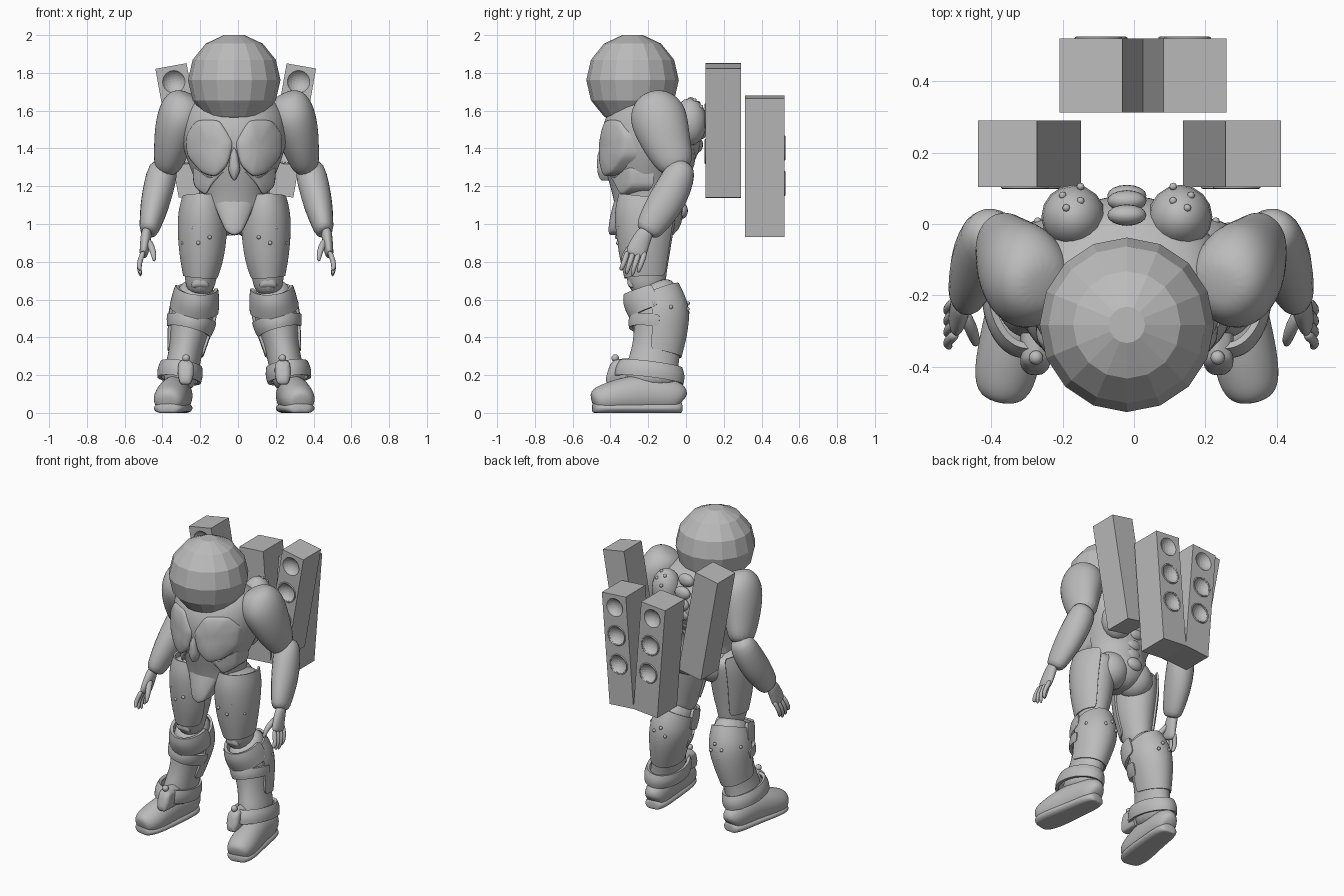
import bpy, bmesh
from math import cos, sin, radians, pi
from mathutils import Vector, Matrix

if "Cube" in bpy.data.objects:
    bpy.data.objects.remove(bpy.data.objects["Cube"])

MID = -.02  # body centre line
grey = bpy.data.materials.new("plain grey")
grey.use_nodes = True
grey.diffuse_color = (.5, .5, .5, 1)
grey.node_tree.nodes["Principled BSDF"].inputs["Base Color"].default_value = (.5, .5, .5, 1)


def finish(name, bm, smooth=True, subdiv=0, thick=0):
    bmesh.ops.recalc_face_normals(bm, faces=bm.faces)
    mesh = bpy.data.meshes.new(name)
    bm.to_mesh(mesh)
    bm.free()
    mesh.materials.append(grey)
    for p in mesh.polygons:
        p.use_smooth = smooth
    ob = bpy.data.objects.new(name, mesh)
    bpy.context.collection.objects.link(ob)
    if subdiv:
        ob.modifiers.new("round", 'SUBSURF').levels = subdiv
        ob.modifiers["round"].render_levels = subdiv
    if thick:
        solid = ob.modifiers.new("thickness", 'SOLIDIFY')
        solid.thickness, solid.offset = thick, 0
        ob.modifiers.new("crisp", 'EDGE_SPLIT').split_angle = radians(40)
    return ob


def loft(name, rings, side=1, arc=None, segs=16, thick=0, grow=0, floor=None, mid=MID, subdiv=2):
    """Rings of (x, y, z, rx, ry) along a path; an arc gives an open shell."""
    bm = bmesh.new()
    pts = [Vector(r[:3]) for r in rings]
    n = segs + 1 if arc else segs
    a0, a1 = arc or (0, 360)
    swell = 1.03 if subdiv else 1
    rows = []
    for i, r in enumerate(rings):
        t = (pts[min(i + 1, len(pts) - 1)] - pts[max(i - 1, 0)]).normalized()
        u = (Vector((1, 0, 0)) - t * t.x).normalized()
        v = t.cross(u)
        row = []
        for k in range(n):
            a = radians(a0 + (a1 - a0) * k / segs)
            p = pts[i] + u * cos(a) * (r[3] * swell + grow) + v * sin(a) * (r[4] * swell + grow)
            if floor is not None:
                p.z = max(p.z, floor)
            row.append(bm.verts.new((mid + side * p.x, p.y, p.z)))
        rows.append(row)
    for a, b in zip(rows, rows[1:]):
        for k in range(segs):
            j = (k + 1) % n
            bm.faces.new((a[k], a[j], b[j], b[k]))
    if not arc and not thick:
        bm.faces.new(rows[0])
        bm.faces.new(rows[-1])
    return finish(name, bm, subdiv > 0, subdiv, thick)


def plate(name, outline, y0, curve=0, lean=0, bulge=.02, side=1, both=False, depth=.06):
    """Domed armour plate from an (x, z) outline, wrapped round the body."""
    if both:
        outline = outline + [(-x, z) for x, z in reversed(outline) if x]
    # Trim each corner so the plate rounds only near its corners
    ends = [(Vector(p), Vector(q)) for p, q in zip(outline, outline[1:] + outline[:1])]
    outline = [p.lerp(q, f) for p, q in ends for f in (.15, .85)]
    c = sum(outline, Vector((0, 0))) / len(outline)
    bm = bmesh.new()

    def vert(p, off):
        return bm.verts.new((MID + side * p.x, y0 + curve * p.x ** 2 + lean * (c.y - p.y) + off, p.y))
    rows = []
    for s, off in ((1.02, depth), (1.02, .012), (.99, 0), (.85, -bulge * .5), (.5, -bulge)):
        rows.append([vert(c.lerp(p, s), off) for p in outline])
    for a, b in zip(rows, rows[1:]):
        for k in range(len(a)):
            j = (k + 1) % len(a)
            bm.faces.new((a[k], a[j], b[j], b[k]))
    tip = vert(c, -bulge)
    last = rows[-1]
    for k in range(len(last)):
        bm.faces.new((last[k], last[(k + 1) % len(last)], tip))
    return finish(name, bm, True, 2)


def ball(name, centre, radii, segs=16, rings=10):
    bm = bmesh.new()
    m = Matrix.Translation(centre) @ Matrix.Diagonal((*radii, 1))
    bmesh.ops.create_uvsphere(bm, u_segments=segs, v_segments=rings, radius=1, matrix=m)
    return finish(name, bm)


# Faceted helmet with small flat caps
R = .245
loft("helmet", [(0, -.283, 1.762 + R * cos(radians(a)), R * sin(radians(a)), R * sin(radians(a)))
                for a in range(12, 169, 26)], subdiv=0)

# Torso and spine
loft("torso", [(0, -.12, 1.67, .1, .1), (0, -.13, 1.645, .21, .17), (0, -.15, 1.58, .27, .23),
               (0, -.175, 1.49, .28, .265), (0, -.2, 1.39, .265, .255), (0, -.21, 1.27, .22, .21),
               (0, -.205, 1.17, .175, .18), (0, -.19, 1.09, .19, .18), (0, -.18, 1.02, .16, .17),
               (0, -.2, .95, .06, .1)], segs=20)
for z, y in ((1.63, .025), (1.56, .065), (1.49, .08), (1.42, .06), (1.35, .02), (1.28, -.01),
             (1.21, -.035), (1.14, -.035), (1.07, -.02)):
    ball("vertebra", (MID, y, z), (.055, .03, .042))

# Central armour
plate("sternum", [(0, 1.41), (.02, 1.37), (.033, 1.28), (0, 1.22)], -.45, both=True)
plate("groin_plate", [(0, 1.27), (.06, 1.265), (.125, 1.2), (.1, 1.09), (.045, .96), (0, .94)],
      -.36, 2, -.27, both=True, depth=.1)
plate("belt_gem", [(0, 1.16), (.035, 1.13), (.025, 1.03), (0, .98)], -.372, 1, -.27, both=True)


def dots(name, side, places):
    for x, y, z in places:
        ball(name, (MID + side * x, y, z), (.011, .011, .011), 8, 6)


for s, word in ((1, "left"), (-1, "right")):
    # Chest, ribs, shoulder blades and hips
    plate(word + "_chest_plate", [(.004, 1.43), (.04, 1.49), (.08, 1.55), (.2, 1.55), (.255, 1.47),
                                  (.25, 1.36), (.17, 1.27), (.1, 1.25), (.035, 1.31)],
          -.45, 1.9, -.05, .022, s, depth=.12)
    plate(word + "_rib_plate", [(.03, 1.29), (.1, 1.24), (.17, 1.26), (.22, 1.31), (.215, 1.2),
                                (.15, 1.15), (.12, 1.21), (.06, 1.27)], -.415, 2.6, .1, .01, s, depth=.12)
    plate(word + "_collar_plate", [(.02, 1.52), (.08, 1.57), (.22, 1.56), (.2, 1.63), (.05, 1.63)],
          -.37, 2.4, -.6, .02, s)
    ball(word + "_back_pod", (MID + s * .15, .02, 1.54), (.09, .09, .125))
    ball(word + "_back_plate", (MID + s * .11, -.05, 1.36), (.11, .1, .14))
    ball(word + "_buttock", (MID + s * .095, -.135, 1.04), (.115, .115, .12))
    dots("pod_stud", s, [(.13, .065, 1.64), (.17, .045, 1.655), (.18, .08, 1.62), (.13, .105, 1.59)])

    # Arm and gauntlet
    arm = -.008
    loft(word + "_upper_arm", [(.25, -.17, 1.69, .04, .04), (.26, -.165, 1.67, .1, .1),
                               (.29, -.155, 1.59, .125, .155), (.325, -.12, 1.48, .112, .14),
                               (.35, -.08, 1.37, .088, .115), (.375, -.03, 1.27, .065, .08)],
         s, mid=arm)
    loft(word + "_gauntlet", [(.375, -.01, 1.325, .04, .04), (.387, -.02, 1.3, .085, .08),
                              (.41, -.06, 1.2, .085, .097), (.433, -.115, 1.1, .08, .102),
                              (.456, -.18, 1, .06, .083), (.466, -.207, .955, .05, .068),
                              (.468, -.21, .95, .02, .03)], s, segs=10, mid=arm, subdiv=1)
    # Hand
    loft(word + "_palm", [(.475, -.2, .98, .028, .04), (.48, -.235, .92, .03, .05),
                          (.488, -.26, .86, .026, .058), (.494, -.272, .825, .02, .052)],
         s, segs=10, mid=arm)
    for k, tip in enumerate((.755, .73, .72, .74)):
        y = -.318 + k * .031
        loft(word + "_finger", [(.49, y + .01, .86, .016, .016), (.51, y - .005, .81, .015, .015),
                                (.518, y - .02, .77, .014, .014), (.506, y - .03, tip, .009, .009)],
             s, segs=8, mid=arm, subdiv=1)
    loft(word + "_thumb", [(.475, -.24, .92, .02, .02), (.45, -.29, .88, .02, .02),
                           (.438, -.325, .84, .016, .016), (.435, -.34, .8, .009, .009)],
         s, segs=8, mid=arm, subdiv=1)

    # Thigh with outer armour
    thigh = [(.165, -.2, 1.14, .1, .145), (.167, -.21, 1.06, .12, .158), (.167, -.215, .95, .122, .145),
             (.17, -.215, .82, .108, .125), (.178, -.21, .72, .082, .105), (.183, -.2, .62, .07, .085)]
    loft(word + "_thigh", thigh, s)
    loft(word + "_thigh_armour", thigh[:5], s, (-60, 165), thick=.012, grow=.003)
    dots("thigh_stud", s, [(.13, -.365, .93), (.19, -.36, .9), (.22, -.35, .98), (.27, -.29, .9)])
    plate(word + "_knee_cap", [(.14, .71), (.18, .745), (.22, .71), (.23, .66), (.13, .66)],
          -.29, 0, 0, .02, s)

    # Lower leg with calf shell, knee guard and ankle cuff
    shin = [(.195, -.195, .68, .08, .1), (.2, -.17, .63, .1, .13), (.217, -.132, .54, .12, .145),
            (.238, -.14, .43, .103, .135), (.258, -.16, .32, .085, .125), (.28, -.185, .22, .092, .14),
            (.3, -.18, .12, .08, .13)]
    loft(word + "_shin", shin, s)
    loft(word + "_calf_shell", shin[1:5], s, (165, 375), thick=.014, grow=.004)
    loft(word + "_knee_guard", [(.198, -.2, .665, .1, .125), (.202, -.185, .62, .112, .145),
                                (.212, -.16, .55, .118, .135)], s, (-10, 190), thick=.02)
    loft(word + "_shin_brace", [(.225, -.14, .5, .12, .145), (.232, -.145, .46, .115, .15),
                                (.24, -.15, .43, .105, .14)], s, (0, 180), thick=.02)
    loft(word + "_ankle_cuff", [(.28, -.185, .255, .1, .155), (.286, -.19, .215, .112, .175),
                                (.292, -.195, .175, .105, .17)], s, segs=20, thick=.02)
    dots("calf_stud", s, [(.2, .01, .58), (.25, .008, .55), (.17, .008, .53), (.23, .006, .49),
                          (.33, -.08, .56), (.335, -.13, .51), (.33, -.17, .58)])

    # Boot
    foot = [(.285, -.02, .06, .035, .045), (.287, -.035, .08, .06, .08), (.294, -.1, .09, .076, .092),
            (.307, -.21, .1, .08, .105), (.324, -.32, .09, .088, .1), (.338, -.41, .075, .09, .085),
            (.35, -.47, .065, .076, .07), (.355, -.495, .055, .045, .045)]
    loft(word + "_boot", foot, s, floor=0)
    loft(word + "_sole", [(x, y, .025, rx, .035) for x, y, z, rx, ry in foot], s, floor=0)
    plate(word + "_instep_plate", [(.215, .26), (.25, .29), (.295, .27), (.3, .2), (.285, .15),
                                   (.23, .15), (.215, .2)], -.395, 0, -.3, .02, s, depth=.12)
    ball(word + "_ankle_bolt", (MID + s * .255, -.375, .29), (.02, .02, .02))


def speaker(name, x, y, z, size, tilt, face):
    """Leaning box with a bowl and two ringed bowls on one face."""
    place = Matrix.Translation((x, y, z)) @ Matrix.Rotation(radians(tilt), 4, 'Y')
    w, d, h = size
    bm = bmesh.new()
    bmesh.ops.create_cube(bm, size=1, matrix=place @ Matrix.Diagonal((w, d, h, 1)))
    box = finish(name, bm, False)
    cut = bmesh.new()
    for k, drop in enumerate((.085, .27, .46)):
        spot = Vector((0, face * d / 2, h / 2 - drop))
        at = place @ Matrix.Translation(spot + Vector((0, face * .035, 0)))
        bmesh.ops.create_uvsphere(cut, u_segments=24, v_segments=16, radius=.069, matrix=at)
        if k:
            rim = place @ Matrix.Translation(spot)
            turn = [rim @ Vector((cos(a) * .062, 0, sin(a) * .062))
                    for a in (2 * pi * i / 32 for i in range(32))]
            curve = bpy.data.curves.new(name + "_rim", 'CURVE')
            curve.dimensions, curve.bevel_depth, curve.bevel_resolution = '3D', .005, 2
            path = curve.splines.new('POLY')
            path.points.add(len(turn) - 1)
            for pt, co in zip(path.points, turn):
                pt.co = (*co, 1)
            path.use_cyclic_u = True
            curve.materials.append(grey)
            bpy.context.collection.objects.link(bpy.data.objects.new(name + "_rim", curve))
    cutter = finish("bowl_cutter", cut, False)
    cutter.hide_render = True
    mod = box.modifiers.new("bowls", 'BOOLEAN')
    mod.operation, mod.solver, mod.object = 'DIFFERENCE', 'EXACT', cutter
    bpy.context.view_layer.update()
    graph = bpy.context.evaluated_depsgraph_get()
    carved = bpy.data.meshes.new_from_object(box.evaluated_get(graph))
    box.modifiers.clear()
    box.data = carved
    bpy.data.objects.remove(cutter)


# Speaker pack: inner pair faces forward, outer pair faces back
speaker("front_right_speaker", -.293, .197, 1.495, (.168, .187, .694), -10.3, -1)
speaker("front_left_speaker", .275, .197, 1.495, (.158, .187, .694), 10, -1)
speaker("rear_right_speaker", -.092, .417, 1.305, (.178, .208, .737), -4.5, 1)
speaker("rear_left_speaker", .142, .417, 1.305, (.178, .208, .737), 4.5, 1)
